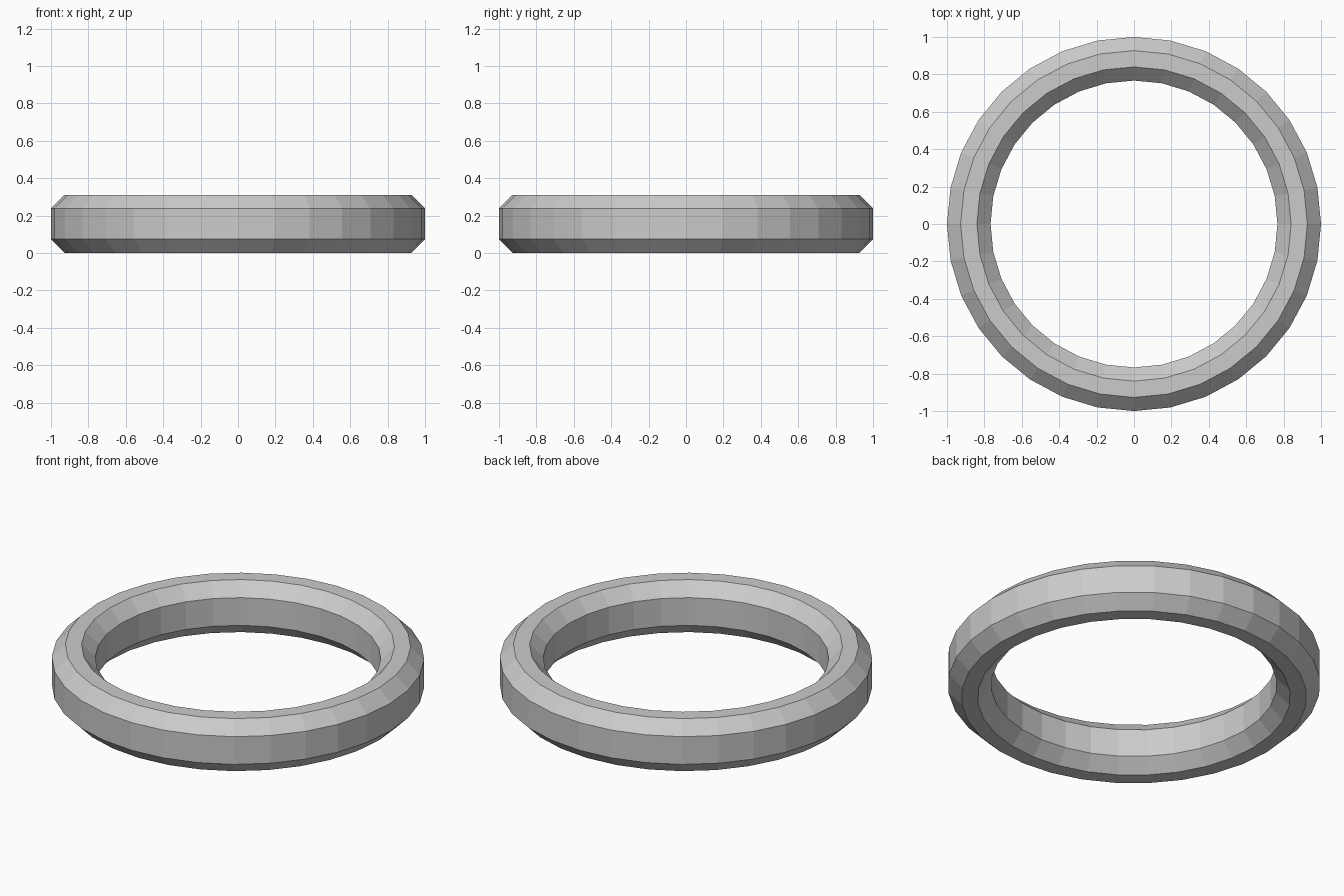
import bpy, bmesh, math
from mathutils import Vector

if "Cube" in bpy.data.objects:
    bpy.data.objects.remove(bpy.data.objects["Cube"])

SEGMENTS = 32

# Chamfered cross-section as (radius, height)
profile = [(1.0, 0.074), (1.0, 0.238), (0.927, 0.311), (0.84, 0.311),
           (0.767, 0.238), (0.767, 0.074), (0.84, 0.0), (0.927, 0.0)]

# Ring: sweep the closed section around the z axis
bm = bmesh.new()
verts = [bm.verts.new((r, 0, z)) for r, z in profile]
edges = [bm.edges.new((verts[i - 1], verts[i])) for i in range(len(verts))]
bmesh.ops.spin(bm, geom=verts + edges, cent=Vector((0, 0, 0)), axis=Vector((0, 0, 1)),
               angle=math.tau, steps=SEGMENTS, use_duplicate=False)
bmesh.ops.remove_doubles(bm, verts=bm.verts[:], dist=0.0005)
bmesh.ops.recalc_face_normals(bm, faces=bm.faces[:])

mesh = bpy.data.meshes.new("ring")
bm.to_mesh(mesh)
bm.free()
ring = bpy.data.objects.new("ring", mesh)
bpy.context.collection.objects.link(ring)
